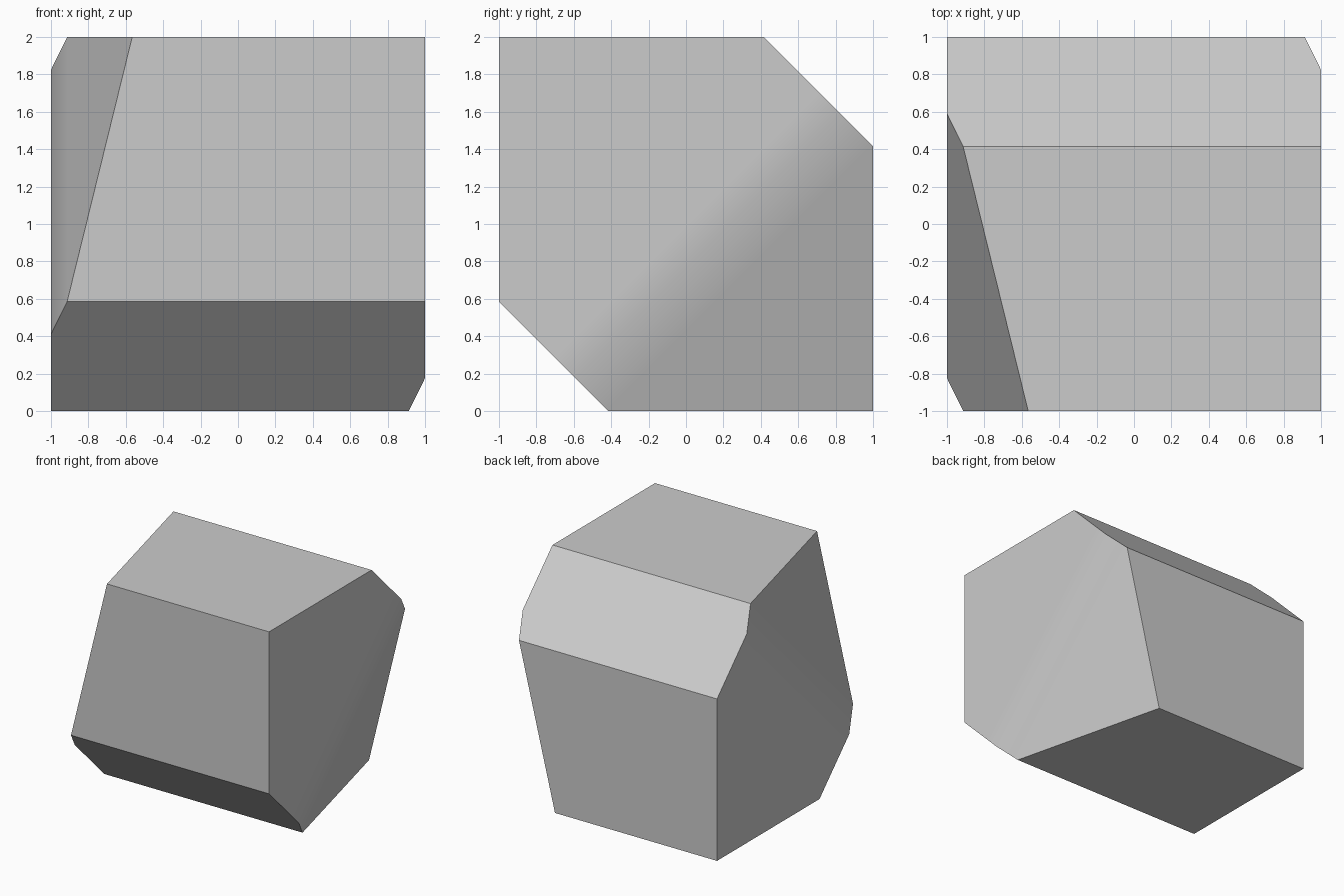
import bpy
import bmesh
import math
from mathutils import Vector

cube = bpy.data.objects.get("Cube")
if cube:
    bpy.data.objects.remove(cube, do_unlink=True)

mat = bpy.data.materials.new("plain grey")
mat.use_nodes = True
grey = (0.6, 0.6, 0.6, 1)
mat.diffuse_color = grey
mat.node_tree.nodes["Principled BSDF"].inputs["Base Color"].default_value = grey

K = math.sqrt(2) - 1      # chamfer position along the edges
SLOPE = 0.246             # lean of the tapered side faces
BEND = 0.766              # diagonal position of the soft bend

bm = bmesh.new()
bmesh.ops.create_cube(bm, size=2)
bmesh.ops.translate(bm, vec=(0, 0, 1), verts=bm.verts)


def slice_body(point, normal, trim=True):
    """Cut the body by a plane, removing and capping the outer side if trimmed."""
    geom = bm.verts[:] + bm.edges[:] + bm.faces[:]
    cut = bmesh.ops.bisect_plane(bm, geom=geom, dist=1e-4, plane_co=Vector(point),
                                 plane_no=Vector(normal), clear_outer=trim)
    if trim:
        edges = [e for e in cut["geom_cut"] if isinstance(e, bmesh.types.BMEdge)]
        bmesh.ops.contextual_create(bm, geom=edges)


# Chamfers along the upper back and lower front edges
slice_body((0, K, 2), (0, 1, 1))
slice_body((0, -K, 0), (0, -1, -1))

# Tapered sides, opposite halves of left and right
for side in (1, -1):
    slice_body((side, 0, 1 + side * (BEND - 1)), (side, side * SLOPE, -side * SLOPE))

# Supporting loops that keep the bends narrow
for z in (K, 1, 2 - K):
    slice_body((0, 0, z), (0, -1, 1), trim=False)

bmesh.ops.recalc_face_normals(bm, faces=bm.faces)
mesh = bpy.data.meshes.new("body")
bm.to_mesh(mesh)
bm.free()
mesh.materials.append(mat)

body = bpy.data.objects.new("body", mesh)
bpy.context.collection.objects.link(body)
bpy.context.view_layer.objects.active = body
body.select_set(True)
bpy.ops.object.shade_smooth_by_angle(angle=math.radians(30))
